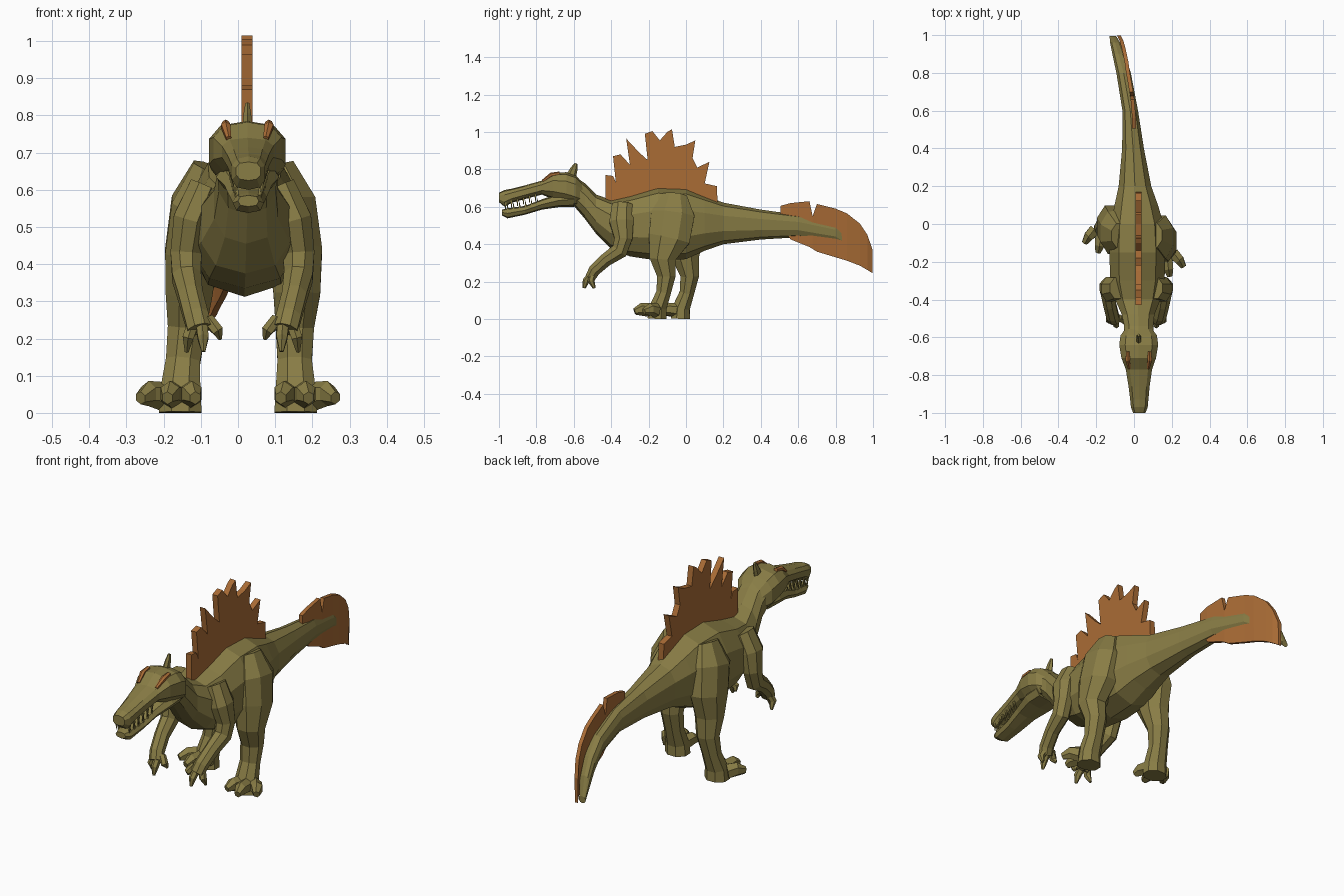
import bpy, bmesh, math
from mathutils import Vector


def material(name, rgb):
    m = bpy.data.materials.new(name)
    m.diffuse_color = (*rgb, 1)
    return m


OLIVE = material("olive skin", (0.25, 0.205, 0.06))
ORANGE = material("orange fin", (0.40, 0.15, 0.036))


def finish(name, bm, mat):
    bmesh.ops.recalc_face_normals(bm, faces=bm.faces)
    me = bpy.data.meshes.new(name)
    bm.to_mesh(me)
    bm.free()
    me.materials.append(mat)
    ob = bpy.data.objects.new(name, me)
    bpy.context.collection.objects.link(ob)
    return ob


def skin(bm, loops):
    """Bridge rings of points and cap both ends."""
    vs = [[bm.verts.new(p) for p in loop] for loop in loops]
    n = len(vs[0])
    for a, b in zip(vs, vs[1:]):
        for i in range(n):
            j = (i + 1) % n
            bm.faces.new((a[i], a[j], b[j], b[i]))
    bm.faces.new(vs[0])
    bm.faces.new(vs[-1])


def power(v, p):
    return math.copysign(abs(v) ** p, v)


def loft(name, rings, n=10, p=0.85, mat=OLIVE):
    """Rings across y: (y, x, top, bottom, half width)."""
    loops = []
    for y, x, zt, zb, w in rings:
        loop = []
        for i in range(n):
            a = math.tau * i / n + math.pi / 2
            loop.append((x + w * power(math.cos(a), p), y,
                         (zt + zb) / 2 + (zt - zb) / 2 * power(math.sin(a), p)))
        loops.append(loop)
    bm = bmesh.new()
    skin(bm, loops)
    return finish(name, bm, mat)


def tube(bm, pts, n=8):
    """Limb along points (x, y, z, radius sideways, radius across)."""
    P = [Vector(q[:3]) for q in pts]
    loops = []
    for k, q in enumerate(pts):
        t = (P[min(k + 1, len(P) - 1)] - P[max(k - 1, 0)]).normalized()
        s = Vector((1, 0, 0))
        s = (s - t * s.dot(t)).normalized()
        u = t.cross(s)
        loop = []
        for i in range(n):
            a = math.tau * (i + 0.5) / n
            v = P[k] + s * q[3] * math.cos(a) + u * q[4] * math.sin(a)
            v.z = max(v.z, 0)
            loop.append(v)
        loops.append(loop)
    skin(bm, loops)


# Neck, trunk and tail in one skin
loft("body", [
    (-.60, .025, .765, .605, .085), (-.54, .025, .725, .535, .08),
    (-.48, .022, .665, .455, .09), (-.40, .02, .637, .375, .125),
    (-.30, .018, .66, .335, .15), (-.15, .018, .705, .312, .155),
    (0, .017, .70, .32, .145), (.1, .012, .66, .365, .12),
    (.2, .005, .622, .40, .09), (.4, -.005, .585, .425, .06),
    (.6, -.02, .557, .437, .043), (.8, -.055, .508, .41, .04),
    (.9, -.082, .448, .345, .034), (.96, -.1, .375, .285, .028),
    (.995, -.112, .285, .25, .018)])

# Skull and snout, with the open lower jaw below
loft("skull", [
    (-1.0, .028, .675, .625, .034), (-.97, .028, .69, .60, .046),
    (-.93, .028, .697, .622, .05), (-.86, .027, .715, .642, .058),
    (-.77, .026, .74, .665, .072), (-.71, .025, .782, .64, .095),
    (-.64, .025, .785, .62, .107), (-.59, .025, .768, .605, .1),
    (-.55, .025, .725, .60, .07)], p=0.75)
loft("lower_jaw", [
    (-.985, .028, .585, .555, .028), (-.955, .028, .592, .538, .042),
    (-.86, .028, .605, .558, .05), (-.77, .027, .64, .585, .064),
    (-.68, .026, .67, .598, .085), (-.6, .025, .68, .6, .085)], n=8, p=0.75)

# Teeth along both jaws
bm = bmesh.new()
for s in (-1, 1):
    for k in range(6):
        f = k / 5
        y = -.965 + .16 * f
        w = .028 + s * (.036 + .014 * f)
        z = .612 + .045 * f
        tube(bm, [(w, y, z + .012, .007, .009), (w, y, z - .03, .001, .001)], 4)
        z = .58 + .03 * f
        w -= s * .006
        tube(bm, [(w, y + .012, z, .007, .009), (w, y + .01, z + .035, .001, .001)], 4)
finish("teeth", bm, OLIVE)

# Crest on the back of the head
bm = bmesh.new()
tube(bm, [(.025, -.615, .76, .015, .028), (.025, -.60, .80, .012, .02),
          (.025, -.588, .832, .006, .008)], 6)
finish("head_crest", bm, OLIVE)

# Orange brow ridges
bm = bmesh.new()
for s in (-1, 1):
    tube(bm, [(.025 + s * .05, -.765, .738, .008, .008),
              (.025 + s * .058, -.72, .771, .014, .012),
              (.025 + s * .058, -.675, .779, .01, .01)], 6)
finish("brow_ridges", bm, ORANGE)

# Spiny back sail
outline = [(-.43, .60), (-.43, .77), (-.39, .765), (-.375, .73), (-.39, .87),
           (-.35, .88), (-.30, .825), (-.32, .965), (-.25, .89), (-.205, .85),
           (-.22, .99), (-.18, 1.005), (-.14, .955), (-.10, 1.0), (-.075, 1.015),
           (-.06, .92), (0, .932), (.05, .955), (.035, .86), (.06, .81),
           (.125, .84), (.10, .725), (.165, .71), (.17, .59)]
bm = bmesh.new()
bm.faces.new([bm.verts.new((.024, y, z)) for y, z in outline])
sail = finish("back_sail", bm, ORANGE)
mod = sail.modifiers.new("thickness", "SOLIDIFY")
mod.thickness, mod.offset = .03, 0

# Tail fin following the bend of the tail: (y, x, top, bottom)
bm = bmesh.new()
skin(bm, [[(x - .008, y, b), (x + .008, y, b), (x + .01, y, t), (x - .01, y, t)]
          for y, x, t, b in [
    (.505, .0, .605, .50), (.56, .0, .62, .425), (.66, -.008, .63, .385),
    (.677, -.01, .55, .375), (.70, -.014, .615, .36), (.80, -.032, .59, .33),
    (.86, -.04, .565, .312), (.93, -.055, .51, .285), (.97, -.066, .45, .262),
    (.997, -.08, .37, .245)]])
finish("tail_fin", bm, ORANGE)

for s, side in ((1, "right"), (-1, "left")):
    # Hind leg; the left one is set further back towards the foot
    def leg(pts):
        return [(s * x + .015 * min(1, max(0, z - .1) * 4),
                 y + (0 if s > 0 else .125 * min(1, max(0, (.62 - z) / .3))),
                 z, a, b) for x, y, z, a, b in pts]

    bm = bmesh.new()
    tube(bm, leg([(.09, -.06, .66, .05, .07), (.125, -.07, .56, .075, .125),
                  (.14, -.09, .43, .077, .12), (.145, -.125, .32, .068, .075),
                  (.145, -.105, .23, .056, .054), (.15, -.12, .14, .05, .042),
                  (.155, -.15, .06, .058, .05), (.155, -.155, .0, .062, .055)]))
    finish("hind_leg_" + side, bm, OLIVE)
    bm = bmesh.new()
    for tx, ty in ((.115, -.255), (.19, -.275), (.262, -.225)):
        mx = .155 + (tx - .155) * .5
        tube(bm, leg([(mx, -.16, .045, .034, .04),
                      (mx * .4 + tx * .6, ty + .035, .052, .029, .034),
                      (tx, ty, .04, .016, .018)]), 6)
    finish("toes_" + side, bm, OLIVE)

    # Arm with bent elbow and clawed hand
    def arm(pts):
        return [(s * x + .012, *r) for x, *r in pts]

    bm = bmesh.new()
    tube(bm, arm([(.10, -.34, .61, .045, .06), (.14, -.345, .52, .05, .07),
                  (.152, -.335, .43, .045, .052), (.15, -.355, .365, .042, .048),
                  (.14, -.43, .315, .036, .038), (.125, -.49, .26, .036, .034),
                  (.115, -.51, .225, .036, .03)]))
    finish("arm_" + side, bm, OLIVE)
    bm = bmesh.new()
    for tx, ty, tz in ((.06, -.50, .20), (.105, -.545, .165), (.15, -.49, .165)):
        mx = .115 + (tx - .115) * .6
        tube(bm, arm([(.115 + (tx - .115) * .4, -.495, .25, .018, .02),
                      (mx + (tx - .115) * .3, (ty - .51) / 2 - .008, (tz + .24) / 2, .017, .019),
                      (tx, ty, tz, .006, .008)]), 6)
    finish("fingers_" + side, bm, OLIVE)
